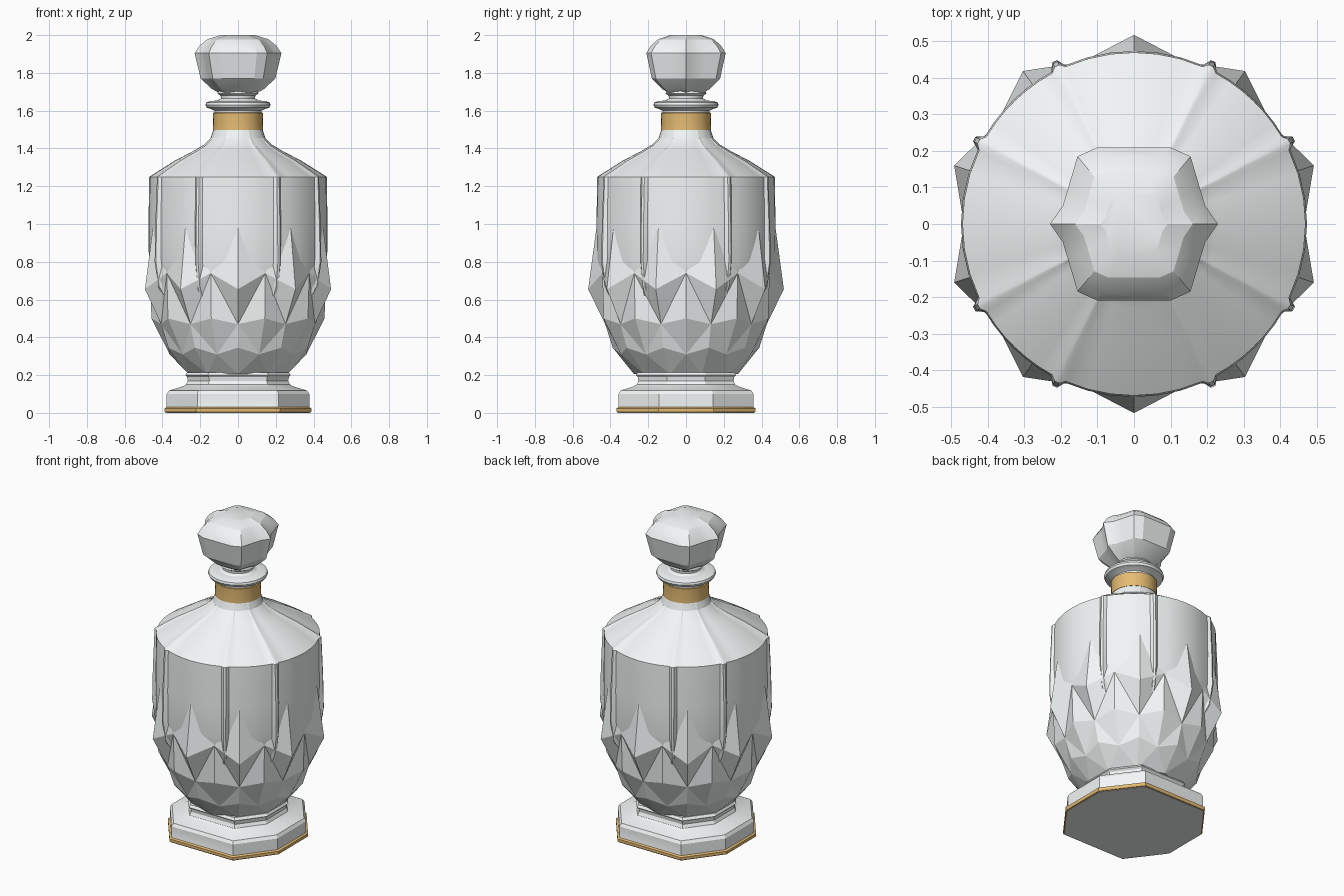
import bpy, bmesh
from math import sin, cos, radians

if "Cube" in bpy.data.objects:
    bpy.data.objects.remove(bpy.data.objects["Cube"])


def material(name, *rgb):
    m = bpy.data.materials.new(name)
    m.diffuse_color = (*rgb, 1)
    m.use_nodes = True
    m.node_tree.nodes["Principled BSDF"].inputs["Base Color"].default_value = m.diffuse_color
    return m


gold = material("gold", 0.78, 0.50, 0.17)
glass = material("glass", 0.90, 0.93, 0.93)


def finish(name, bm, mat, angle=25):
    bmesh.ops.recalc_face_normals(bm, faces=bm.faces[:])
    me = bpy.data.meshes.new(name)
    bm.to_mesh(me)
    bm.free()
    ob = bpy.data.objects.new(name, me)
    bpy.context.collection.objects.link(ob)
    me.materials.append(mat)
    if angle:
        bpy.ops.object.select_all(action='DESELECT')
        ob.select_set(True)
        bpy.context.view_layer.objects.active = ob
        bpy.ops.object.shade_smooth_by_angle(angle=radians(angle))
    return ob


def loft(name, rings, mat=glass, angle=25):
    """Skin a stack of closed rings of points and cap both ends."""
    bm = bmesh.new()
    loops = [[bm.verts.new(p) for p in ring] for ring in rings]
    for a, b in zip(loops, loops[1:]):
        for i in range(len(a)):
            j = (i + 1) % len(a)
            bm.faces.new((a[i], a[j], b[j], b[i]))
    bm.faces.new(loops[0])
    bm.faces.new(loops[-1])
    return finish(name, bm, mat, angle)


def polar(deg, r, z):
    return (r * sin(radians(deg)), -r * cos(radians(deg)), z)


def lathe(name, profile, mat=glass, n=40):
    return loft(name, [[polar(360 * i / n, r, z) for i in range(n)]
                       for r, z in profile], mat)


def mirror4(quarter):
    """Quarter outline (from +y towards +x) reflected to a full outline."""
    right = quarter + [(x, -y) for x, y in reversed(quarter) if y]
    seen = right + [(-x, y) for x, y in reversed(right)]
    return [p for i, p in enumerate(seen) if p not in seen[:i]]


def scaled(outline, levels):
    return [[(x * s, y * s, z) for x, y in outline] for s, z in levels]


# Octagonal foot with gold base trim and a waisted collar
octagon = mirror4([(0.22, 0.365), (0.385, 0.145)])
loft("base_trim", scaled(octagon, [(0.96, 0.002), (1.0, 0.003), (1.01, 0.010),
                                   (1.01, 0.024), (0.98, 0.03)]), gold)
loft("foot", scaled(octagon, [(0.985, 0), (0.98, 0.004), (0.98, 0.10), (0.95, 0.118),
                              (0.76, 0.14), (0.715, 0.15), (0.69, 0.17), (0.70, 0.19),
                              (0.725, 0.20), (0.70, 0.215)]))

# Upper body and shoulder: eight ribs with slightly flattened panels between
ribs = sorted((q + s * a) % 360 for q in (0, 180) for s in (1, -1) for a in (26, 62))
angles = []
for k, a in enumerate(ribs):
    gap = (ribs[(k + 1) % 8] - a) % 360
    angles += [(a - 2.6, 0), (a - 0.8, 1), (a + 0.8, 1), (a + 2.6, 0)]
    angles += [(a + 2.6 + (gap - 5.2) * t / 6, 0) for t in range(1, 6)]
body_profile = [  # radius, height, rib height
    (0.42, 0.58, 0.0), (0.452, 0.67, 0.024), (0.472, 0.80, 0.024), (0.474, 1.0, 0.018),
    (0.470, 1.25, 0.012), (0.335, 1.335, 0.009), (0.23, 1.39, 0.008),
    (0.18, 1.42, 0.006), (0.145, 1.455, 0.002), (0.13, 1.50, 0.0)]
loft("upper_body", [[polar(a, r + rib * h, z) for a, rib in angles]
                    for r, z, h in body_profile])

# Lower body: ten columns of raised cut diamonds
nodes = [(0.474, 0.98), (0.466, 0.74), (0.428, 0.47), (0.362, 0.31), (0.275, 0.205)]
peaks = [(0.518, 0.655), (0.458, 0.50), (0.388, 0.345)]
bm = bmesh.new()
rows = [[bm.verts.new(polar(36 * j + 18 * (i % 2), r, z)) for j in range(10)]
        for i, (r, z) in enumerate(nodes)]
for i, (r, z) in enumerate(peaks):
    odd = i % 2
    for j in range(10):
        left = rows[i + 1][(j - 1 + odd) % 10]
        right = rows[i + 1][(j + odd) % 10]
        edge = [rows[i][j], left, rows[i + 2][j], right]
        peak = bm.verts.new(polar(36 * j + 18 * odd, r, z))
        for k in range(4):
            bm.faces.new((edge[k], edge[(k + 1) % 4], peak))
for j in range(10):
    bm.faces.new((rows[3][j], rows[4][j], rows[4][(j + 1) % 10]))
bm.faces.new(rows[4])
finish("diamond_cut_body", bm, glass, 0)

# Neck, gold band and lip
lathe("neck", [(0.125, 1.47), (0.125, 1.60), (0.14, 1.608), (0.165, 1.616), (0.172, 1.63),
               (0.168, 1.643), (0.15, 1.65), (0.10, 1.655)])
lathe("neck_band", [(0.124, 1.495), (0.133, 1.497), (0.131, 1.54), (0.133, 1.588), (0.124, 1.59)], gold)

# Faceted stopper: the side ridges fade out below the widest level and at the crown
lathe("stopper_stem", [(0.115, 1.65), (0.09, 1.665), (0.092, 1.68), (0.108, 1.69), (0.10, 1.71)])
outline = mirror4([(0.10, 0.21), (0.155, 0.185), (0.18, 0.10), (0.195, 0.05), (0.23, 0.0)])
loft("stopper", scaled(outline, [(0.45, 1.695), (0.60, 1.715), (0.86, 1.77), (1.0, 1.905),
                                 (0.88, 1.945), (0.70, 1.978), (0.40, 2.0)]), angle=20)
